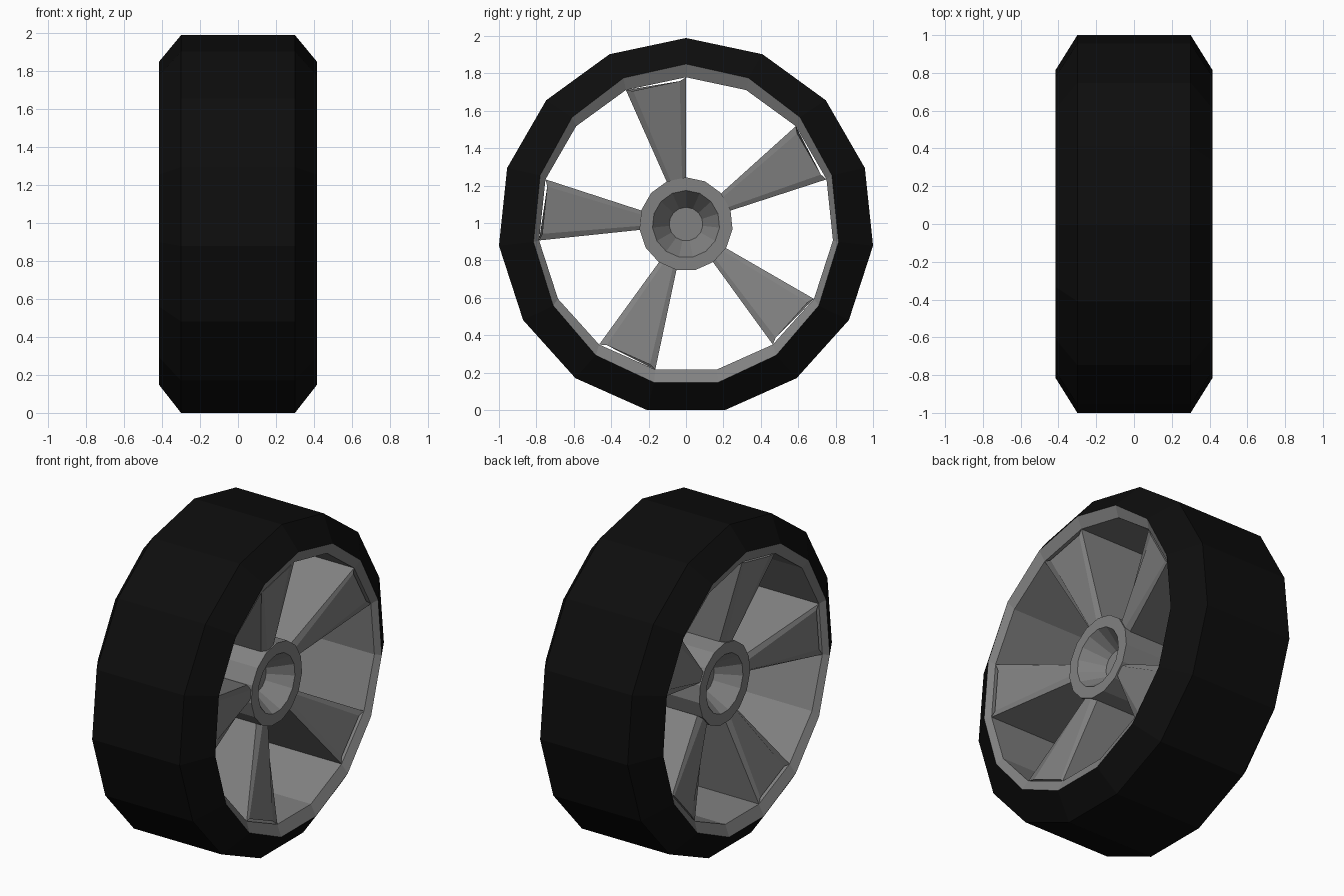
import bpy, bmesh
from math import sin, cos, radians

if "Cube" in bpy.data.objects:
    bpy.data.objects.remove(bpy.data.objects["Cube"])

SIDES = 15
STEP = 360 / SIDES


def material(name, v):
    m = bpy.data.materials.new(name)
    m.diffuse_color = (v, v, v, 1)
    m.use_nodes = True
    m.node_tree.nodes["Principled BSDF"].inputs["Base Color"].default_value = m.diffuse_color
    return m


def point(x, deg, ry, rz, cz):
    # angle runs from +z towards +y around the axle
    a = radians(deg)
    return (x, ry * sin(a), cz + rz * cos(a))


def finish(name, bm, mat):
    bmesh.ops.recalc_face_normals(bm, faces=bm.faces)
    me = bpy.data.meshes.new(name)
    bm.to_mesh(me)
    bm.free()
    ob = bpy.data.objects.new(name, me)
    bpy.context.collection.objects.link(ob)
    me.materials.append(mat)
    return ob


def lathe(name, profile, mat, closed=False, caps=False):
    # profile entries: x, radius y, radius z, centre height
    bm = bmesh.new()
    rings = [[bm.verts.new(point(x, i * STEP, ry, rz, cz)) for i in range(SIDES)]
             for x, ry, rz, cz in profile]
    pairs = list(zip(rings, rings[1:])) + ([(rings[-1], rings[0])] if closed else [])
    for a, b in pairs:
        for i in range(SIDES):
            j = (i + 1) % SIDES
            bm.faces.new((a[i], a[j], b[j], b[i]))
    if caps:
        bm.faces.new(rings[0])
        bm.faces.new(rings[-1])
    return finish(name, bm, mat)


def both_sides(half):
    return [(-p[0], *p[1:]) for p in half] + half[::-1]


black = material("rubber", 0.004)
grey = material("metal", 0.22)
C = 0.989

# Tyre: flat tread with sloped shoulders down to the rim lip
lathe("tyre", both_sides([(0.415, 0.82, 0.861, C), (0.30, 1.0055, 1.0055, 0.9835)]), black)

# Rim: lip sloping in to the barrel
lathe("rim", both_sides([(0.415, 0.82, 0.861, C), (0.385, 0.79, 0.79, C)]), grey)

# Hub: outer wall, flat face ring and tapered recess on each side
outer = [(-0.265, 0.25, 0.25, C + 0.005), (0.265, 0.25, 0.25, C + 0.005)]
recess = [(0.265, 0.18, 0.18, C + 0.005), (0.13, 0.09, 0.09, C + 0.005)]
lathe("hub", [(-x, *r) for x, *r in recess[::-1]] + outer + recess, grey, caps=True)

# Spokes: deep wedges with bevelled front and back edges
bm = bmesh.new()
for s in range(5):
    a0, a1 = s * 72 - STEP, s * 72
    ends = []
    for r, x, inset, bevel, dr in ((0.24, 0.255, 5, 0.03, 0), (0.79, 0.385, 2.5, 0.04, 0.02)):
        loop = [(x - bevel if dr == 0 else x, a0, r), (x if dr == 0 else x - 0.01, a0 + inset, r - dr),
                (x if dr == 0 else x - 0.01, a1 - inset, r - dr), (x - bevel if dr == 0 else x, a1, r)]
        loop += [(-px, a, pr) for px, a, pr in loop[::-1]]
        ends.append([bm.verts.new(point(px, a, pr, pr, C)) for px, a, pr in loop])
    hub_end, rim_end = ends
    for i in range(8):
        j = (i + 1) % 8
        bm.faces.new((hub_end[i], hub_end[j], rim_end[j], rim_end[i]))
    bm.faces.new(hub_end)
    # outer end: barrel strip plus the small top triangles
    bm.faces.new(rim_end)
finish("spokes", bm, grey)
